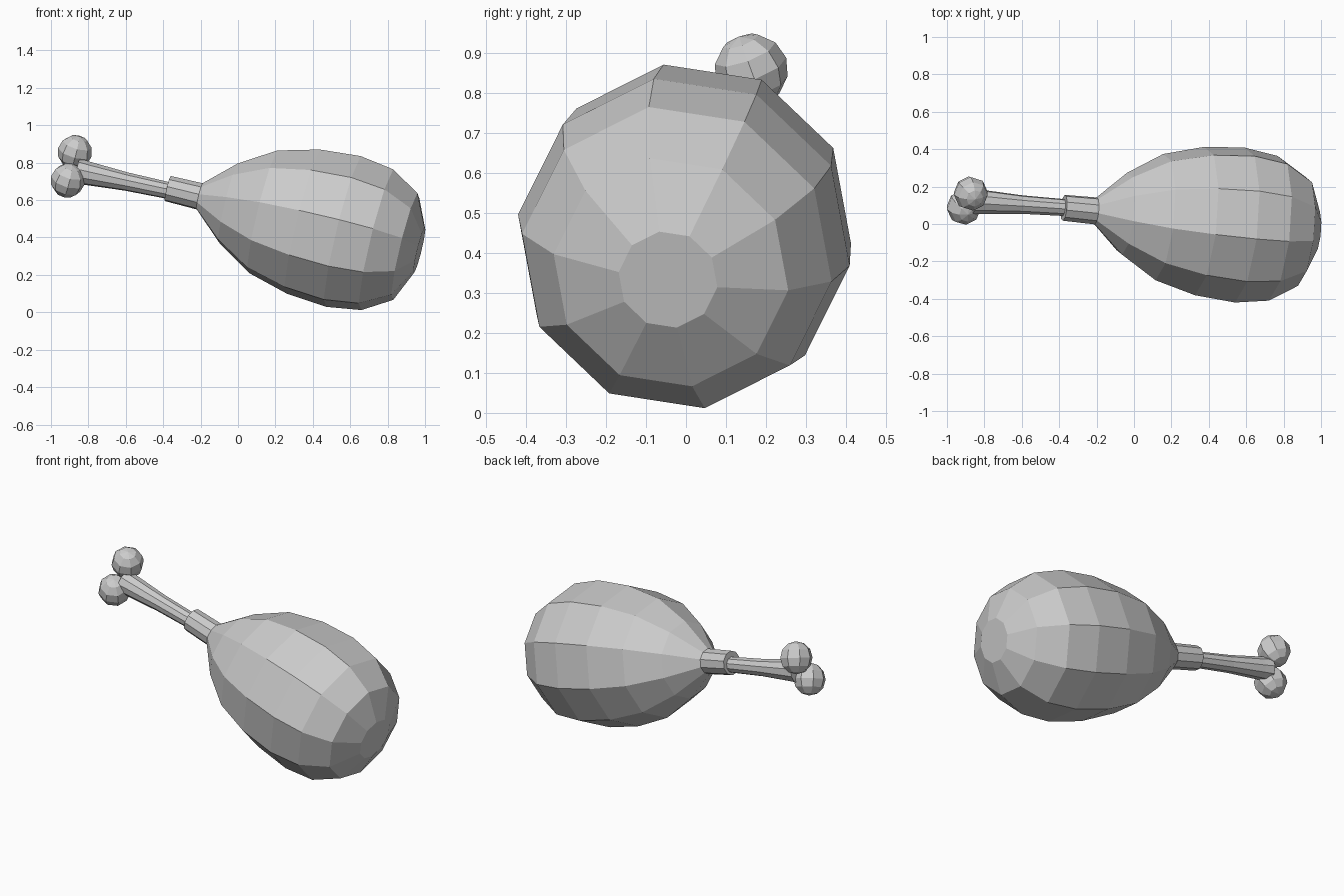
import bpy
import bmesh
from math import cos, sin, radians
from mathutils import Vector, Matrix

cube = bpy.data.objects.get("Cube")
if cube:
    bpy.data.objects.remove(cube)

grey = bpy.data.materials.new("plain grey")
grey.use_nodes = True
grey.diffuse_color = (0.6, 0.6, 0.6, 1)
grey.node_tree.nodes["Principled BSDF"].inputs["Base Color"].default_value = (0.6, 0.6, 0.6, 1)

SIDES = 10
PHASE = radians(99)


def add_object(name, bm):
    bmesh.ops.recalc_face_normals(bm, faces=bm.faces)
    mesh = bpy.data.meshes.new(name)
    bm.to_mesh(mesh)
    bm.free()
    mesh.materials.append(grey)
    obj = bpy.data.objects.new(name, mesh)
    bpy.context.collection.objects.link(obj)
    return obj


def lathe(name, start, end, profile):
    """Flat-faced turned solid; profile is (distance from start, radius)."""
    axis = (end - start).normalized()
    side = Vector((0, 0, 1)).cross(axis).normalized()
    up = axis.cross(side)
    bm = bmesh.new()
    rings = []
    for t, r in profile:
        rings.append([bm.verts.new(start + axis * t
                                   + side * r * cos(PHASE + k * radians(360 / SIDES))
                                   + up * r * sin(PHASE + k * radians(360 / SIDES)))
                      for k in range(SIDES)])
    for a, b in zip(rings, rings[1:]):
        for k in range(SIDES):
            n = (k + 1) % SIDES
            bm.faces.new((a[k], a[n], b[n], b[k]))
    bm.faces.new(rings[0])
    bm.faces.new(rings[-1])
    return add_object(name, bm)


neck = Vector((-0.205, 0.07, 0.62))
tip = Vector((0.97, -0.045, 0.333))

# Meat with its short sleeve around the bone
lathe("meat", neck, tip, [
    (-0.176, 0.07), (0, 0.073), (0.16, 0.222), (0.352, 0.342), (0.574, 0.402),
    (0.796, 0.42), (0.982, 0.392), (1.137, 0.297), (1.215, 0.125)])

# Bone shaft, flaring towards the knobs
lathe("bone_shaft", Vector((-0.86, 0.122, 0.755)), Vector((-0.33, 0.085, 0.642)), [
    (0, 0.07), (0.06, 0.064), (0.27, 0.05), (0.53, 0.045)])

# Two rounded knobs at the bone end
for name, centre, tilt in (("upper_knob", (-0.872, 0.163, 0.856), 20),
                           ("lower_knob", (-0.91, 0.088, 0.705), 25)):
    bm = bmesh.new()
    bmesh.ops.create_uvsphere(
        bm, u_segments=8, v_segments=6, radius=0.093,
        matrix=Matrix.Translation(centre) @ Matrix.Rotation(radians(tilt), 4, 'X')
        @ Matrix.Rotation(radians(15), 4, 'Y'))
    add_object(name, bm)
